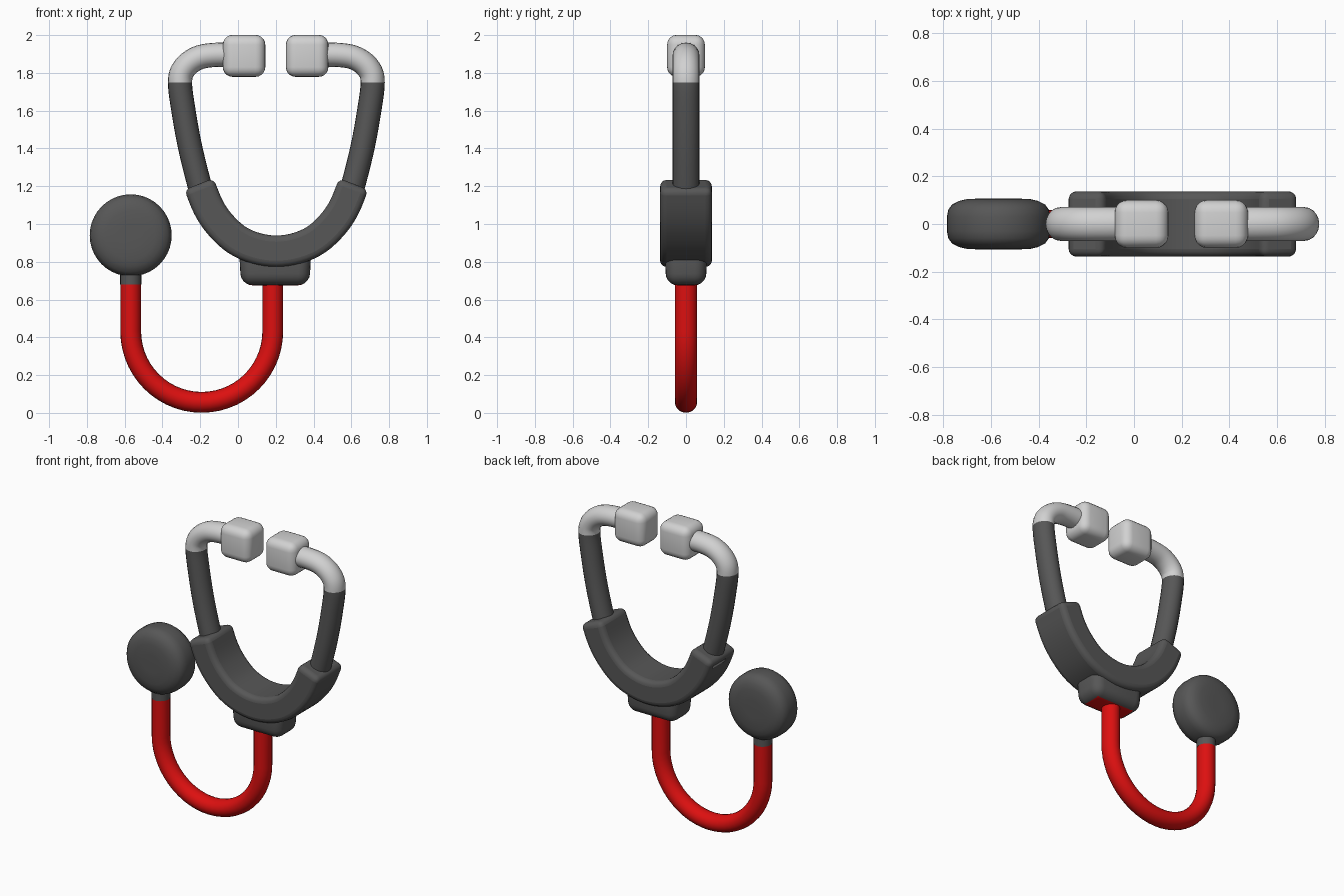
import bpy, bmesh, math
from mathutils import Vector

if "Cube" in bpy.data.objects:
    bpy.data.objects.remove(bpy.data.objects["Cube"])


def material(name, rgb):
    m = bpy.data.materials.new(name)
    m.use_nodes = True
    m.diffuse_color = (*rgb, 1)
    m.node_tree.nodes["Principled BSDF"].inputs["Base Color"].default_value = (*rgb, 1)
    return m


DARK = material("dark grey", (0.095, 0.095, 0.095))
RED = material("red", (0.72, 0.005, 0.005))
LIGHT = material("light grey", (0.64, 0.64, 0.64))
CX = 0.203  # centre line of the headset


def finish(name, bm, mats, rule=None, bevel=0):
    """Turn a bmesh into a smooth object; rule picks a material slot from a face centre."""
    bmesh.ops.recalc_face_normals(bm, faces=bm.faces)
    if rule:
        for f in bm.faces:
            f.material_index = rule(f.calc_center_median())
    mesh = bpy.data.meshes.new(name)
    bm.to_mesh(mesh)
    bm.free()
    for m in mats:
        mesh.materials.append(m)
    ob = bpy.data.objects.new(name, mesh)
    bpy.context.collection.objects.link(ob)
    if bevel:
        mod = ob.modifiers.new("Rounding", "BEVEL")
        mod.width, mod.segments, mod.limit_method = bevel, 4, "ANGLE"
    bpy.ops.object.select_all(action="DESELECT")
    bpy.context.view_layer.objects.active = ob
    ob.select_set(True)
    bpy.ops.object.shade_smooth_by_angle(angle=math.radians(40))
    return ob


def skin(rings):
    """Join equal rings of points into a closed skin with capped ends."""
    bm = bmesh.new()
    loops = [[bm.verts.new(p) for p in ring] for ring in rings]
    n = len(loops[0])
    for a, b in zip(loops, loops[1:]):
        for i in range(n):
            j = (i + 1) % n
            bm.faces.new((a[i], a[j], b[j], b[i]))
    bm.faces.new(loops[0])
    bm.faces.new(loops[-1])
    return bm


def smooth_path(pts, steps=6):
    """Catmull-Rom curve through (x, z) points."""
    p = [Vector(q) for q in pts]
    p = [2 * p[0] - p[1]] + p + [2 * p[-1] - p[-2]]
    out = []
    for a, b, c, d in zip(p, p[1:], p[2:], p[3:]):
        for k in range(steps):
            t = k / steps
            out.append(0.5 * (2 * b + (c - a) * t + (2 * a - 5 * b + 4 * c - d) * t ** 2
                              + (3 * b - a - 3 * c + d) * t ** 3))
    return out + [p[-2]]


def sweep(path, section):
    """Carry a section of (in-plane, y) offsets along an (x, z) path."""
    path = [Vector(p) for p in path]
    rings = []
    for i, c in enumerate(path):
        t = (path[min(i + 1, len(path) - 1)] - path[max(i - 1, 0)]).normalized()
        rings.append([(c.x - t.y * u, v, c.y + t.x * u) for u, v in section])
    return skin(rings)


def oval(a, b, n=20):
    return [(a * math.cos(math.tau * i / n), b * math.sin(math.tau * i / n)) for i in range(n)]


def box(centre, size, bevel, taper=1):
    """Rounded box whose lower end is narrowed by taper."""
    bm = bmesh.new()
    bmesh.ops.create_cube(bm, size=1)
    for v in bm.verts:
        k = taper if v.co.z < 0 else 1
        v.co = Vector(centre) + Vector((v.co.x * size[0] * k, v.co.y * size[1] * k, v.co.z * size[2]))
    bmesh.ops.bevel(bm, geom=bm.edges[:], offset=bevel, segments=5, profile=0.5, affect="EDGES")
    return bm


# Ear tubes and ear tips, mirrored about the headset centre line
for side, label in ((-1, "right"), (1, "left")):
    pts = [(0.36, 1.05), (0.405, 1.2), (0.455, 1.4), (0.49, 1.59), (0.51, 1.75),
           (0.487, 1.825), (0.42, 1.877), (0.33, 1.895), (0.2, 1.895)]
    path = smooth_path([(CX + side * x, z) for x, z in pts])
    finish(label + "_ear_tube", sweep(path, oval(0.064, 0.071)), [DARK, LIGHT],
           lambda c: int(c.z > 1.75))
    finish(label + "_ear_tip", box((CX - 0.004 + side * 0.167, 0, 1.89), (0.225, 0.2, 0.222), 0.052),
           [LIGHT])

# Curved yoke joining the ear tubes
half = [(0.11, 0.872), (0.212, 0.918), (0.3, 1.0), (0.36, 1.09), (0.41, 1.212)]
pts = [(CX - x, z) for x, z in reversed(half)] + [(CX, 0.856)] + [(CX + x, z) for x, z in half]
rect = [(-0.083, -0.137), (0.083, -0.137), (0.083, 0.137), (-0.083, 0.137)]
finish("yoke", sweep(smooth_path(pts, 4), rect), [DARK], bevel=0.042)

# Tapered connector under the yoke, with a red underside
finish("yoke_connector", box((0.197, 0, 0.78), (0.385, 0.225, 0.21), 0.062, 0.94), [DARK, RED],
       lambda c: int(c.z < 0.679))

# U-shaped hose
R, MID, LOW = 0.376, -0.192, 0.432
arc = [(MID - R * math.cos(math.pi * i / 28), LOW - R * math.sin(math.pi * i / 28)) for i in range(29)]
path = [(MID - R, 0.685)] + arc + [(MID + R, 0.72)]
finish("hose", sweep(path, oval(0.055, 0.059)), [RED])

# Stem between hose and chest piece
HX = MID - R
finish("chest_piece_stem", sweep([(HX, 0.68), (HX, 0.78)], oval(0.056, 0.059)), [DARK])

# Chest piece: turned disc facing front and back
profile = [(0.06, 0.107), (0.13, 0.105), (0.165, 0.097), (0.195, 0.082), (0.211, 0.06), (0.217, 0.03)]
profile += [(r, -y) for r, y in reversed(profile)]
finish("chest_piece", skin([[(HX + u, y, 0.94 + v) for u, v in oval(r, r, 40)] for r, y in profile]),
       [DARK])
